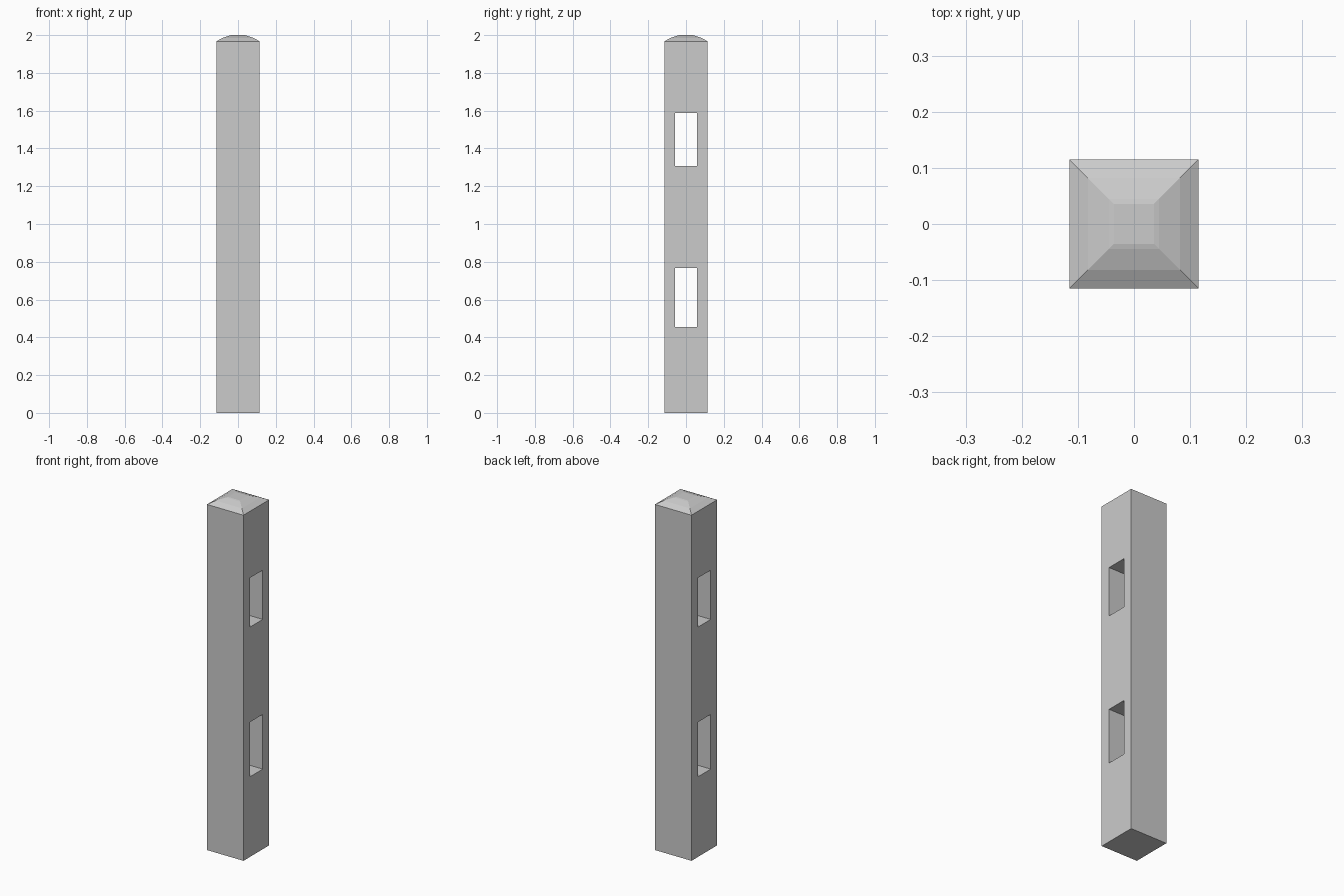
import bpy, bmesh

if "Cube" in bpy.data.objects:
    bpy.data.objects.remove(bpy.data.objects["Cube"])

HALF = 0.115


def square_loft(name, rings):
    """Stack of square rings (half width, z), closed at both ends."""
    bm = bmesh.new()
    loops = [[bm.verts.new((sx * h, sy * h, z))
              for sx, sy in ((-1, -1), (1, -1), (1, 1), (-1, 1))]
             for h, z in rings]
    for a, b in zip(loops, loops[1:]):
        for i in range(4):
            j = (i + 1) % 4
            bm.faces.new((a[i], a[j], b[j], b[i]))
    bm.faces.new(loops[0][::-1])
    bm.faces.new(loops[-1])
    mesh = bpy.data.meshes.new(name)
    bm.to_mesh(mesh)
    bm.free()
    obj = bpy.data.objects.new(name, mesh)
    bpy.context.collection.objects.link(obj)
    return obj


# Post with softly domed, faceted top
post = square_loft("fence_post", [(HALF, 0), (HALF, 1.967), (0.082, 1.985),
                                  (0.045, 1.998), (0.036, 2.0)])

# Two rail slots cut straight through from side to side
for name, z0, z1 in (("lower_slot_cutter", 0.456, 0.767),
                     ("upper_slot_cutter", 1.308, 1.588)):
    bpy.ops.mesh.primitive_cube_add(size=1, location=(0, 0, (z0 + z1) / 2))
    cutter = bpy.context.object
    cutter.name = name
    cutter.scale = (0.4, 0.116, z1 - z0)
    cutter.hide_render = True
    cutter.display_type = 'WIRE'
    cut = post.modifiers.new(name, 'BOOLEAN')
    cut.operation = 'DIFFERENCE'
    cut.solver = 'EXACT'
    cut.object = cutter
